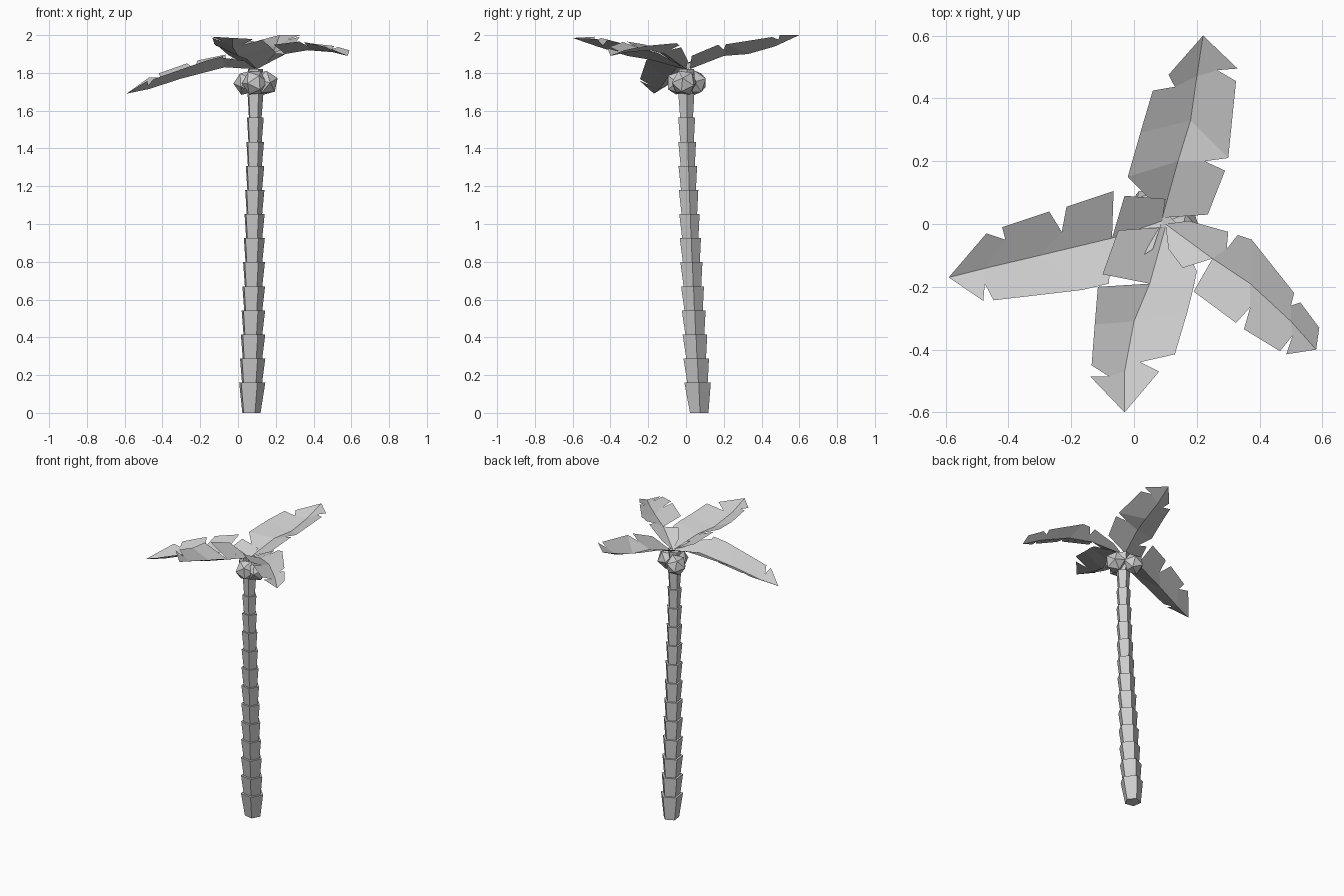
import bpy
import math
from mathutils import Vector


def make_mesh(name, verts, faces):
    mesh = bpy.data.meshes.new(name)
    mesh.from_pydata(verts, [], faces)
    mesh.update()
    obj = bpy.data.objects.new(name, mesh)
    bpy.context.collection.objects.link(obj)
    return obj


# Trunk: stacked five-sided flared segments along a gently leaning line
def trunk_ring(z, radius):
    t = min(z / 1.7, 1)
    cx, cy = 0.068 + 0.034 * t - 0.012 * t * t, 0.068 * (1 - t) ** 1.5
    return [(cx + radius * math.cos(math.radians(7 + 72 * k)),
             cy + radius * math.sin(math.radians(7 + 72 * k)), z) for k in range(5)]


verts, faces = [], []
levels = [0] + [0.16 + 0.1275 * i for i in range(13)] + [1.82]
for z0, z1 in zip(levels, levels[1:]):
    top = 0.077 - 0.019 * z1
    low = top * (0.70 if z0 == 0 else 0.80)
    n = len(verts)
    verts += trunk_ring(z0, low) + trunk_ring(z1, top)
    faces += [(n + k, n + (k + 1) % 5, n + 5 + (k + 1) % 5, n + 5 + k) for k in range(5)]
    faces += [tuple(n + k for k in range(4, -1, -1)), tuple(n + 5 + k for k in range(5))]
make_mesh("trunk", verts, faces)

# Coconuts: low-poly nuts clustered under the crown
for i, (x, y) in enumerate([(0.045, 0.045), (0.09, -0.04), (0.145, -0.01)]):
    bpy.ops.mesh.primitive_ico_sphere_add(subdivisions=1, radius=0.07,
                                          location=(x, y, 1.748), rotation=(0.3 * i, 0.4, 1.1 * i))
    bpy.context.object.name = f"coconut_{i + 1}"


# Fronds: a trough with raised flaps either side of a midrib, cut by notches.
# Each side lists the outline points of one blade per midrib segment.
def frond(name, rib, slope, *sides):
    rib = [Vector(p) for p in rib]

    def lift(p):
        best = None
        for a, b in zip(rib, rib[1:]):
            d = (b - a).xy
            t = max(0, min(1, (Vector(p) - a.xy).dot(d) / d.length_squared))
            q = a.lerp(b, t)
            dist = (Vector(p) - q.xy).length
            if best is None or dist < best[0]:
                best = (dist, q.z)
        return Vector((p[0], p[1], min(2.0, best[1] + slope * best[0])))

    verts, faces = list(rib), []
    for s, side in enumerate(sides):
        for i, blade in enumerate(side):
            n = len(verts)
            verts += [lift(p) for p in blade]
            loop = [i + 1, i] + list(range(n, n + len(blade)))
            faces.append(loop if s else loop[::-1])
    make_mesh(name, verts, faces)


frond("back_frond",
      [(.09, .02, 1.82), (.14, .20, 1.89), (.18, .33, 1.90), (.20, .47, 1.94), (.22, .60, 2.0)], .38,
      [[(.06, .07), (-.02, .15)], [(-.02, .15), (.02, .29)],
       [(.02, .29), (.06, .425), (.13, .437)], [(.13, .437), (.11, .475)]],
      [[(.235, .03), (.29, .17), (.225, .20)], [(.225, .20), (.30, .21)],
       [(.30, .21), (.325, .455), (.265, .49)], [(.265, .49), (.33, .495)]])

frond("left_frond",
      [(.09, .01, 1.82), (-.07, -.045, 1.83), (-.30, -.10, 1.77), (-.47, -.14, 1.715),
       (-.59, -.17, 1.69)], .5,
      [[(.10, .08), (-.03, .09)],
       [(-.065, .105), (-.215, .055), (-.23, -.025)],
       [(-.23, -.025), (-.27, .04), (-.42, -.01), (-.41, -.05)], [(-.41, -.05), (-.47, -.03)]],
      [[(.06, -.08), (-.08, -.17)], [(-.08, -.19), (-.165, -.21)],
       [(-.165, -.21), (-.447, -.243), (-.475, -.19)], [(-.475, -.19), (-.48, -.245)]])

frond("front_frond",
      [(.10, -.01, 1.82), (.05, -.19, 1.87), (0, -.31, 1.89), (-.03, -.47, 1.94),
       (-.03, -.60, 1.985)], .42,
      [[(.15, -.05), (.20, -.15), (.19, -.20)], [(.19, -.20), (.17, -.28)],
       [(.17, -.28), (.13, -.415), (.02, -.44)], [(.02, -.44), (.08, -.47)]],
      [[(-.05, -.02), (-.10, -.16)], [(-.115, -.20), (-.125, -.32)],
       [(-.125, -.32), (-.135, -.45), (-.08, -.485)], [(-.08, -.485), (-.14, -.485)]])

frond("right_frond",
      [(.10, 0, 1.82), (.25, -.11, 1.90), (.37, -.19, 1.92), (.50, -.31, 1.91), (.58, -.40, 1.89)], .4,
      [[(.175, .01), (.30, -.025), (.295, -.08)],
       [(.295, -.08), (.33, -.035), (.375, -.05)],
       [(.375, -.05), (.51, -.22), (.50, -.26)], [(.50, -.26), (.53, -.25), (.59, -.33)]],
      [[(.11, -.08), (.155, -.14)], [(.19, -.215), (.325, -.315), (.37, -.265)],
       [(.37, -.265), (.35, -.335), (.465, -.405), (.505, -.355)],
       [(.505, -.355), (.485, -.415)]])
